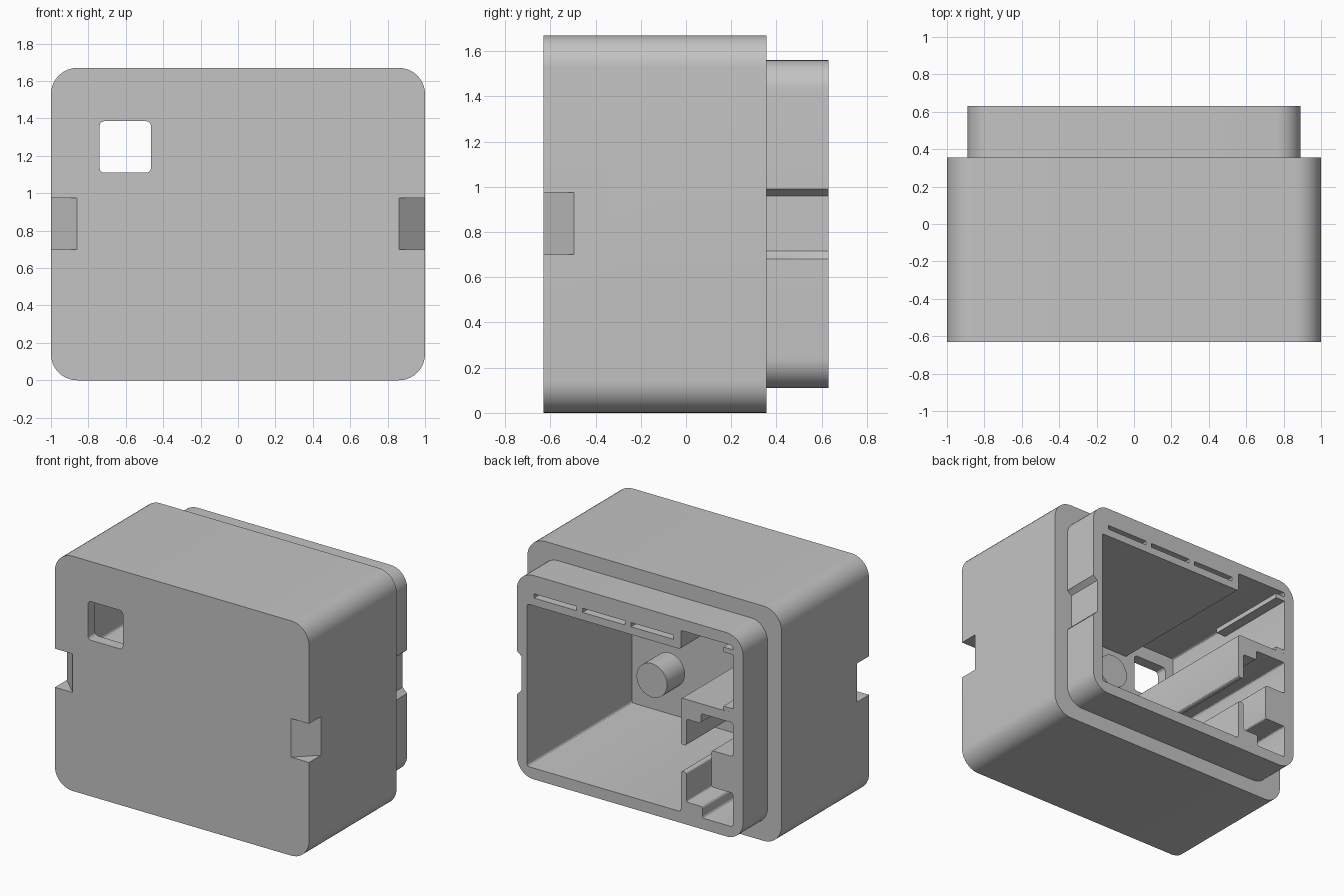
import bpy, bmesh
from math import radians
from mathutils import Vector

if "Cube" in bpy.data.objects:
    bpy.data.objects.remove(bpy.data.objects["Cube"], do_unlink=True)

grey = bpy.data.materials.new("plain grey")
grey.use_nodes = True
grey.diffuse_color = (0.55, 0.55, 0.55, 1)
grey.node_tree.nodes["Principled BSDF"].inputs["Base Color"].default_value = (0.55, 0.55, 0.55, 1)


def rounded(points, radius, steps):
    """Round every corner of a closed outline."""
    pts = [Vector(p) for p in points]
    if radius == 0:
        return pts
    out = []
    for i, p in enumerate(pts):
        a = (pts[i - 1] - p).normalized()
        b = (pts[(i + 1) % len(pts)] - p).normalized()
        centre = p + (a + b) * radius
        for s in range(steps + 1):
            # Sweep from the incoming tangent to the outgoing tangent
            d = (-b).slerp(-a, s / steps) * radius
            out.append(centre + d)
    return out


def rect(x0, x1, z0, z1):
    return [(x0, z0), (x1, z0), (x1, z1), (x0, z1)]


def prism(name, points, lo, hi, radius=0, steps=3, along="y"):
    """Extrude an outline along y (outline in x,z) or z (outline in x,y)."""
    bm = bmesh.new()
    place = (lambda p: (p.x, lo, p.y)) if along == "y" else (lambda p: (p.x, p.y, lo))
    face = bm.faces.new([bm.verts.new(place(p)) for p in rounded(points, radius, steps)])
    ext = bmesh.ops.extrude_face_region(bm, geom=[face])
    shift = (0, hi - lo, 0) if along == "y" else (0, 0, hi - lo)
    bmesh.ops.translate(bm, vec=shift, verts=[v for v in ext["geom"] if isinstance(v, bmesh.types.BMVert)])
    bmesh.ops.recalc_face_normals(bm, faces=bm.faces)
    mesh = bpy.data.meshes.new(name)
    bm.to_mesh(mesh)
    bm.free()
    mesh.materials.append(grey)
    obj = bpy.data.objects.new(name, mesh)
    bpy.context.collection.objects.link(obj)
    return obj


def combine(target, tool, operation):
    """Apply a boolean and remove the helper."""
    mod = target.modifiers.new("cut", "BOOLEAN")
    mod.operation, mod.solver, mod.object = operation, "EXACT", tool
    bpy.context.view_layer.update()
    result = bpy.data.meshes.new_from_object(target.evaluated_get(bpy.context.evaluated_depsgraph_get()))
    target.modifiers.clear()
    target.data = result
    bpy.data.objects.remove(tool, do_unlink=True)


# Outer housing with the narrower rim behind it
housing = prism("housing", rect(-1, 1, 0, 1.67), -0.63, 0.355, 0.14, 10)
combine(housing, prism("rim", rect(-0.89, 0.89, 0.11, 1.56), 0.2, 0.63, 0.13, 10), "UNION")

# Open interior, including the shelf and the channel walls on one side
cavity = [
    (0.81, 0.19), (0.81, 1.345), (-0.4, 1.345), (-0.4, 1.48), (-0.81, 1.48),
    (-0.81, 1.0), (-0.4, 1.0), (-0.4, 0.67), (-0.445, 0.67), (-0.445, 0.86),
    (-0.56, 0.86), (-0.56, 0.93), (-0.81, 0.93), (-0.81, 0.69), (-0.64, 0.69),
    (-0.64, 0.43), (-0.81, 0.43), (-0.81, 0.19), (-0.57, 0.19), (-0.57, 0.27),
    (-0.445, 0.27), (-0.445, 0.48), (-0.4, 0.48), (-0.4, 0.19),
]
cutters = [prism("cavity", cavity, -0.55, 0.7, 0.015)]

# Window through the front
cutters.append(prism("window", rect(-0.74, -0.465, 1.11, 1.385), -0.7, -0.5, 0.025))

# Row of thin slots in the rim
for i in range(3):
    x = 0.755 - i * 0.382
    cutters.append(prism("slot", rect(x - 0.335, x, 1.4, 1.43), 0.35, 0.7))

# Angled grip notches at the front corners
for s in (-1, 1):
    corner = [(s * 0.86, -0.63), (s * 1.01, -0.485), (s * 1.01, -0.64), (s * 0.86, -0.64)]
    cutters.append(prism("grip", corner, 0.7, 0.975, along="z"))

# Shallow groove in one side of the rim
groove = [(0.92, 0.67), (0.89, 0.68), (0.855, 0.715), (0.855, 0.96), (0.89, 0.99), (0.92, 1.0)]
cutters.append(prism("groove", groove, 0.355, 0.7))

for cutter in cutters:
    combine(housing, cutter, "DIFFERENCE")

# Guide rails on the inner side wall
for name, z in (("upper_rail", 1.415), ("lower_rail", 0.995)):
    prism(name, rect(-0.82, -0.735, z, z + 0.035), 0.0, 0.629)

# Round pin inside the cavity
bpy.ops.mesh.primitive_cylinder_add(vertices=48, radius=0.12, depth=0.2,
                                    location=(0.23, -0.045, 0.735), rotation=(radians(90), 0, 0))
pin = bpy.context.object
pin.name = "pin"
pin.data.materials.append(grey)

# Smooth the rounded corners, keep the edges crisp
for obj in (housing, pin):
    bpy.ops.object.select_all(action="DESELECT")
    obj.select_set(True)
    bpy.context.view_layer.objects.active = obj
    bpy.ops.object.shade_smooth_by_angle(angle=radians(30))
